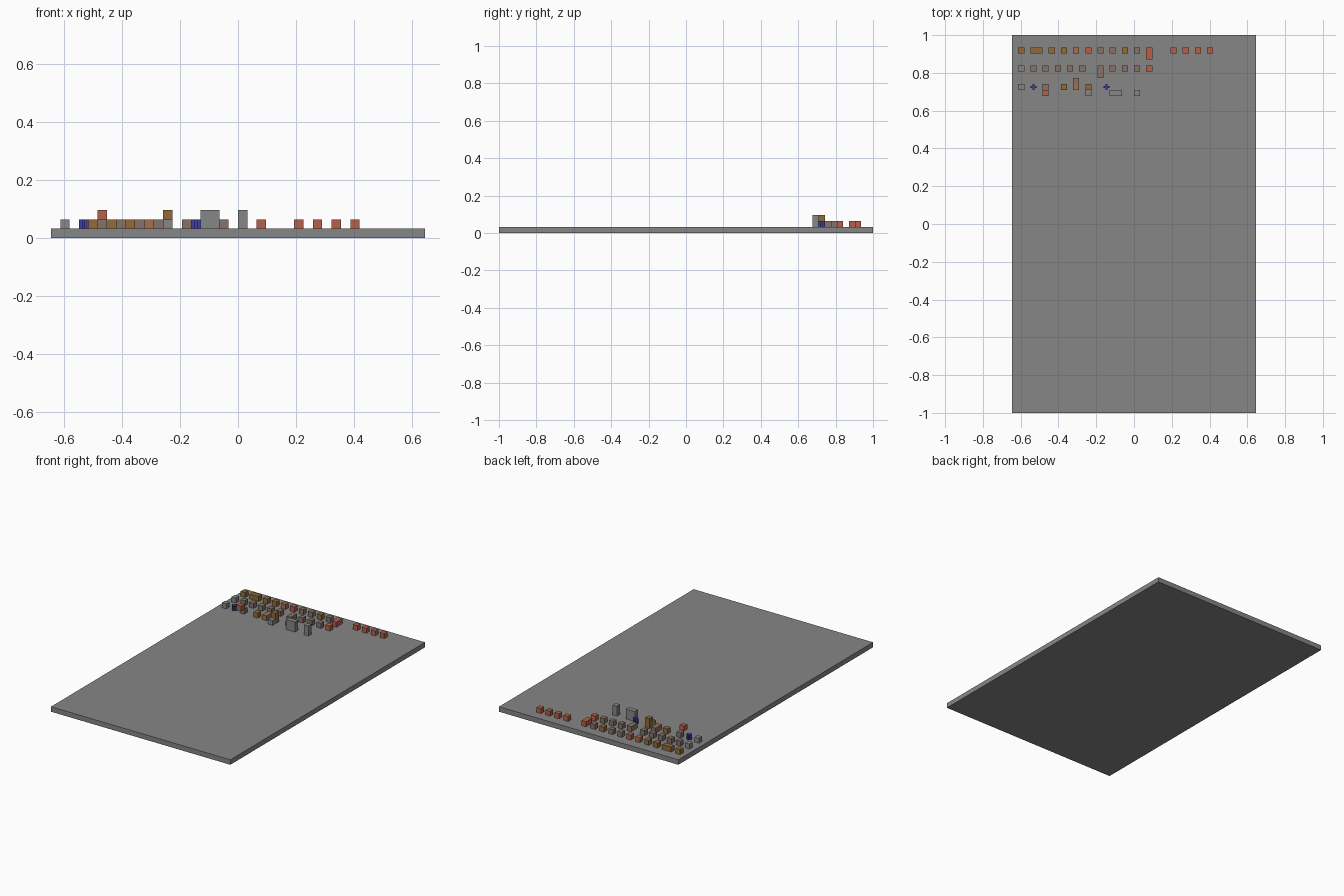
import bpy

cube = bpy.data.objects.get("Cube")
if cube:
    bpy.data.objects.remove(cube, do_unlink=True)

U = 2 / 62          # one grid cell
WIDE, DEEP = 40, 62  # base size in cells


def material(name, rgb):
    m = bpy.data.materials.new(name)
    m.use_nodes = True
    col = (*rgb, 1)
    m.diffuse_color = col
    m.node_tree.nodes["Principled BSDF"].inputs["Base Color"].default_value = col
    return m


grey = material("grey", (0.24, 0.24, 0.24))
brown = material("grey brown", (0.24, 0.17, 0.14))
gold = material("ochre", (0.29, 0.15, 0.04))
rust = material("rust brown", (0.37, 0.16, 0.08))
red = material("brick red", (0.46, 0.12, 0.07))
blue = material("blue", (0.05, 0.05, 0.36))


def block(name, mat, col, row, level=1, w=1, d=1, h=1):
    """Box placed by its left column, back row and bottom level."""
    x = (col + w / 2 - WIDE / 2) * U
    y = (DEEP / 2 - row - d / 2) * U
    z = (level + h / 2) * U
    bpy.ops.mesh.primitive_cube_add(size=1, location=(x, y, z))
    ob = bpy.context.object
    ob.name = name
    ob.scale = (w * U, d * U, h * U)
    bpy.ops.object.transform_apply(location=False, rotation=False, scale=True)
    ob.data.materials.append(mat)
    return ob


def row_of(name, row, cells):
    for mat, cols in cells:
        for col in cols:
            block(name, mat, col, row)


def cross(name, col, row):
    """Small post with a plus-shaped plan."""
    block(name + "_across", blue, col, row + 1 / 3, d=1 / 3)
    for side, start in (("back", 0), ("front", 2 / 3)):
        block(name + "_" + side, blue, col + 1 / 3, row + start, w=1 / 3, d=1 / 3)


# Base slab
block("base_slab", grey, 0, 0, level=0, w=WIDE, d=DEEP)

# Back row
row_of("back_block", 2, [(gold, (1, 6, 8, 18)), (rust, (10,)), (red, (12, 26, 28, 30, 32)),
                         (brown, (14, 16, 20))])
block("back_wide_block", gold, 3, 2, w=2)
block("back_deep_block", red, 22, 2, d=2)

# Middle row
row_of("middle_block", 5, [(grey, (1,)), (brown, (3, 5, 7, 9, 11, 16, 18, 20)), (red, (22,))])
block("middle_deep_block", brown, 14, 5, d=2)

# Front row
row_of("front_block", 8, [(grey, (1,)), (brown, (5,)), (gold, (8,)), (rust, (10,))])
block("front_rear_block", brown, 10, 7)
block("raised_block", red, 5, 9, level=2)
block("step_tall_block", gold, 12, 8, h=2)
block("step_low_block", grey, 12, 9)
cross("left_cross", 3, 8)
cross("right_cross", 15, 8)

# Tall grey blocks at the front
block("wall_panel", grey, 16, 9, w=2, h=2)
block("pillar", grey, 20, 9, h=2)
